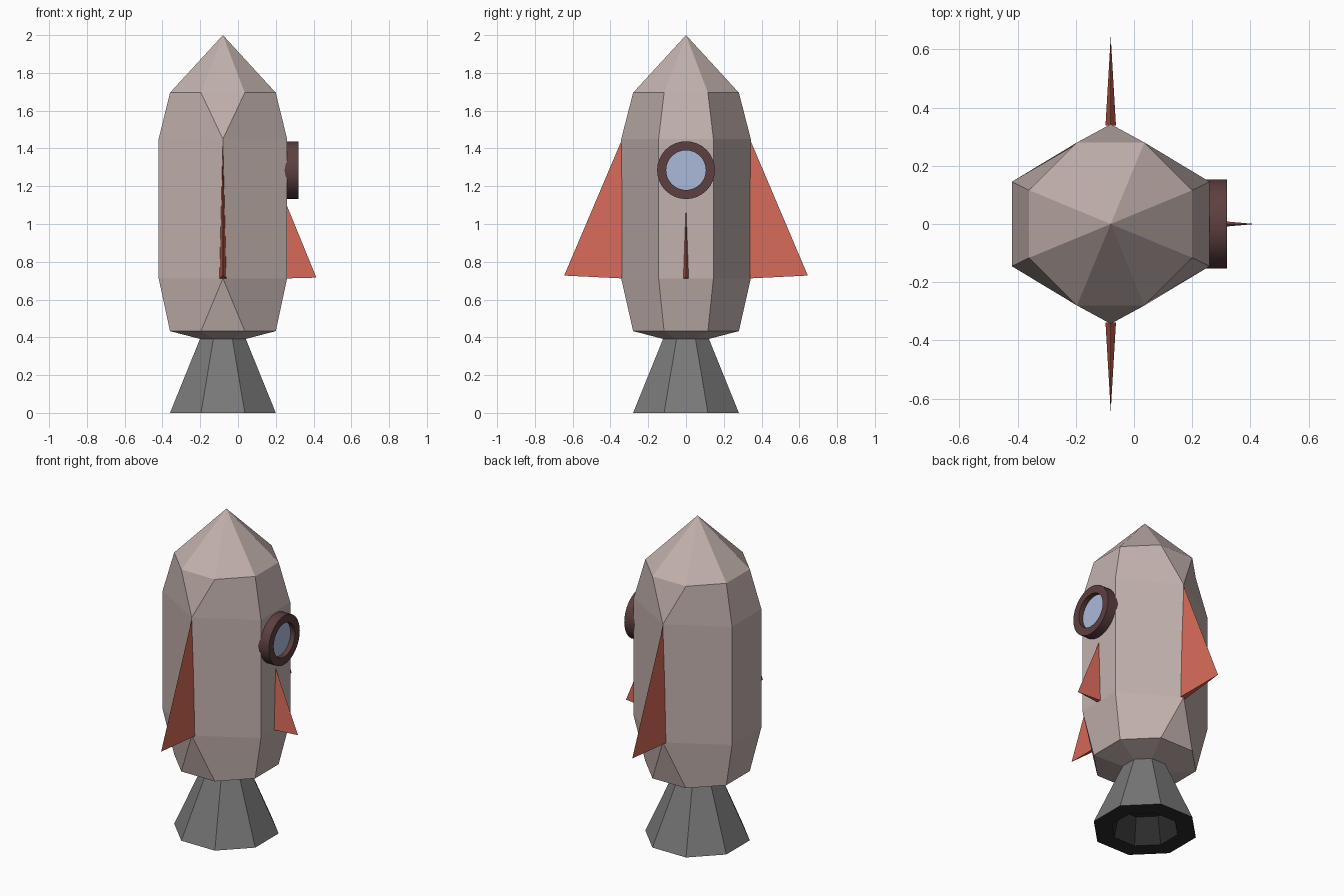
import bpy, bmesh, math

if "Cube" in bpy.data.objects:
    bpy.data.objects.remove(bpy.data.objects["Cube"])

AX = -0.08  # x position of the rocket axis


def mat(name, rgb):
    m = bpy.data.materials.new(name)
    m.diffuse_color = (*rgb, 1)
    m.use_nodes = True
    m.node_tree.nodes["Principled BSDF"].inputs["Base Color"].default_value = m.diffuse_color
    return m


HULL = mat("warm grey hull", (0.54, 0.44, 0.42))
RED = mat("red fins", (0.68, 0.145, 0.10))
GREY = mat("nozzle grey", (0.19, 0.19, 0.19))
DARK = mat("nozzle inside", (0.025, 0.025, 0.025))
BROWN = mat("porthole brown", (0.11, 0.05, 0.05))
GLASS = mat("blue glass", (0.41, 0.49, 0.70))


def finish(name, bm, mats):
    bmesh.ops.recalc_face_normals(bm, faces=bm.faces)
    me = bpy.data.meshes.new(name)
    bm.to_mesh(me)
    bm.free()
    for m in mats:
        me.materials.append(m)
    ob = bpy.data.objects.new(name, me)
    bpy.context.collection.objects.link(ob)
    return ob


def octagon(bm, half, z):
    r = half / math.cos(math.pi / 8)
    return [bm.verts.new((AX + r * math.cos(math.pi / 8 + i * math.pi / 4),
                          r * math.sin(math.pi / 8 + i * math.pi / 4), z)) for i in range(8)]


def bridge(bm, a, b):
    # joins two rings; repeated vertices collapse quads into triangles
    faces = []
    n = len(a)
    for i in range(n):
        j = (i + 1) % n
        vs = list(dict.fromkeys([a[i], a[j], b[j], b[i]]))
        if len(vs) > 2:
            faces.append(bm.faces.new(vs))
    return faces


def hexagon(bm, z):
    # six corners listed in octagon order, front and back corners shared
    p = [(0.34, 0.145), (0, 0.343), (-0.34, 0.145), (-0.34, -0.145), (0, -0.343), (0.34, -0.145)]
    v = [bm.verts.new((AX + x, y, z)) for x, y in p]
    return [v[0], v[1], v[1], v[2], v[3], v[4], v[4], v[5]]


# Hull: octagonal ends, hexagonal middle, pointed nose
bm = bmesh.new()
rings = [octagon(bm, 0.115, 0.39), octagon(bm, 0.28, 0.433), hexagon(bm, 0.712),
         hexagon(bm, 1.45), octagon(bm, 0.28, 1.695)]
for a, b in zip(rings, rings[1:]):
    bridge(bm, a, b)
bm.faces.new(rings[0])
bridge(bm, rings[-1], [bm.verts.new((AX, 0, 2.0))] * 8)
finish("hull", bm, [HULL])

# Nozzle: flared bell with dark rim and recess
bm = bmesh.new()
rings = [octagon(bm, h, z) for h, z in
         [(0.12, 0.395), (0.28, 0), (0.18, 0), (0.15, 0.17)]]
bm.faces.new(rings[0])
bridge(bm, rings[0], rings[1])
inner = bridge(bm, rings[1], rings[2]) + bridge(bm, rings[2], rings[3])
inner.append(bm.faces.new(rings[3]))
for f in inner:
    f.material_index = 1
finish("nozzle", bm, [GREY, DARK])


# Fins: thin tapered wedges at an angle around the axis
def fin(name, angle, r, top, tip_r, tip_z, half):
    bm = bmesh.new()
    c, s = math.cos(angle), math.sin(angle)
    pts = [(r, 0, top), (r, half, 0.712), (r, -half, 0.712), (tip_r, 0, tip_z)]
    v = [bm.verts.new((AX + p * c - q * s, p * s + q * c, z)) for p, q, z in pts]
    for t in [(0, 1, 2), (0, 1, 3), (0, 2, 3), (1, 2, 3)]:
        bm.faces.new([v[i] for i in t])
    finish(name, bm, [RED])


fin("back_fin", math.pi / 2, 0.338, 1.45, 0.645, 0.727, 0.018)
fin("front_fin", -math.pi / 2, 0.338, 1.45, 0.645, 0.727, 0.018)
fin("side_fin", 0, 0.338, 1.1, 0.495, 0.716, 0.014)


# Porthole: round frame facing +x with recessed glass
def circle(bm, r, x, n=32):
    return [bm.verts.new((x, r * math.cos(2 * math.pi * i / n),
                          1.285 + r * math.sin(2 * math.pi * i / n))) for i in range(n)]


bm = bmesh.new()
rings = [circle(bm, r, x) for r, x in
         [(0.153, 0.245), (0.153, 0.32), (0.105, 0.32), (0.105, 0.245)]]
for i in range(4):
    bridge(bm, rings[i], rings[(i + 1) % 4])
frame = finish("porthole_frame", bm, [BROWN])
bpy.context.view_layer.objects.active = frame
frame.select_set(True)
bpy.ops.object.shade_smooth_by_angle(angle=math.radians(30))

bm = bmesh.new()
a, b = circle(bm, 0.106, 0.282), circle(bm, 0.106, 0.29)
bridge(bm, a, b)
bm.faces.new(a)
bm.faces.new(b)
finish("porthole_glass", bm, [GLASS])
